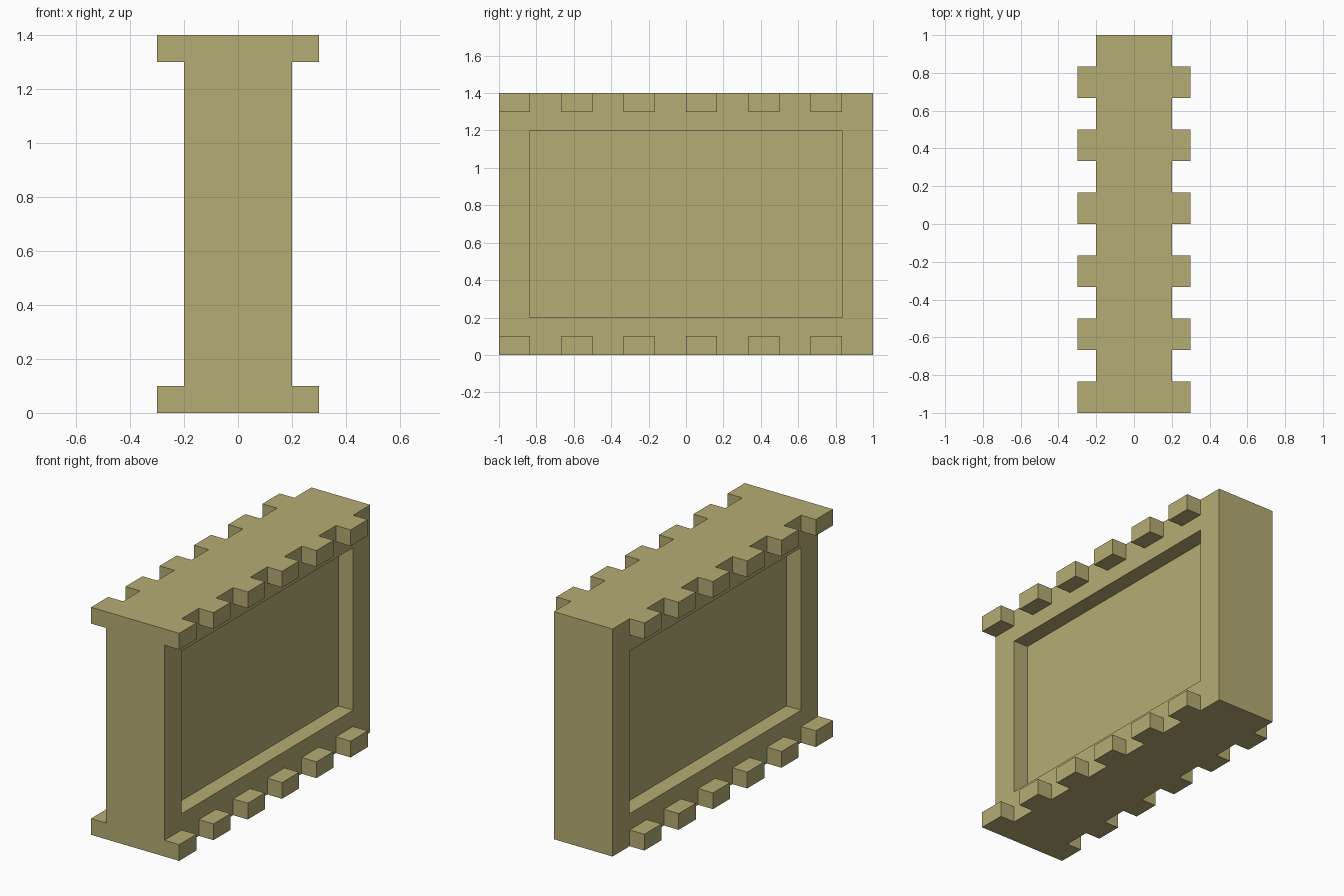
import bpy, bmesh
from mathutils import Matrix, Vector

if "Cube" in bpy.data.objects:
    bpy.data.objects.remove(bpy.data.objects["Cube"])

HALF_X, HALF_Y, HEIGHT = 0.2, 1.0, 1.4   # wall body
STEP = 2 * HALF_Y / 12                   # tooth width and gap width
TOOTH_OUT, TOOTH_H = 0.1, 0.1
RECESS = 0.1

stone = bpy.data.materials.new("tan stone")
stone.diffuse_color = (0.462, 0.413, 0.174, 1)
stone.use_nodes = True
stone.node_tree.nodes["Principled BSDF"].inputs["Base Color"].default_value = stone.diffuse_color


def add_box(bm, lo, hi):
    lo, hi = Vector(lo), Vector(hi)
    m = Matrix.Translation((lo + hi) / 2) @ Matrix.Diagonal((*(hi - lo), 1))
    bmesh.ops.create_cube(bm, size=1, matrix=m)


def finish(bm, name):
    bmesh.ops.recalc_face_normals(bm, faces=bm.faces)
    me = bpy.data.meshes.new(name)
    bm.to_mesh(me)
    bm.free()
    me.materials.append(stone)
    ob = bpy.data.objects.new(name, me)
    bpy.context.collection.objects.link(ob)
    return ob


# Wall body with a sunken panel on both broad sides
bm = bmesh.new()
add_box(bm, (-HALF_X, -HALF_Y, 0), (HALF_X, HALF_Y, HEIGHT))
bm.normal_update()
for face in [f for f in bm.faces if abs(f.normal.x) > 0.9]:
    side = 1 if face.normal.x > 0 else -1
    bmesh.ops.inset_individual(bm, faces=[face], thickness=0.1)
    for v in face.verts:
        v.co.y = (HALF_Y - STEP) * (1 if v.co.y > 0 else -1)
        v.co.z = HEIGHT - 0.2 if v.co.z > HEIGHT / 2 else 0.2
    panel = bmesh.ops.extrude_discrete_faces(bm, faces=[face])["faces"][0]
    for v in panel.verts:
        v.co.x -= side * RECESS
finish(bm, "wall_body")

# Rows of teeth along the top and bottom edges, mirrored across the wall
for name, z in (("bottom_teeth", 0), ("top_teeth", HEIGHT - TOOTH_H)):
    bm = bmesh.new()
    for i in range(6):
        y = -HALF_Y + 2 * i * STEP
        add_box(bm, (HALF_X, y, z), (HALF_X + TOOTH_OUT, y + STEP, z + TOOTH_H))
    finish(bm, name).modifiers.new("mirror", 'MIRROR')
